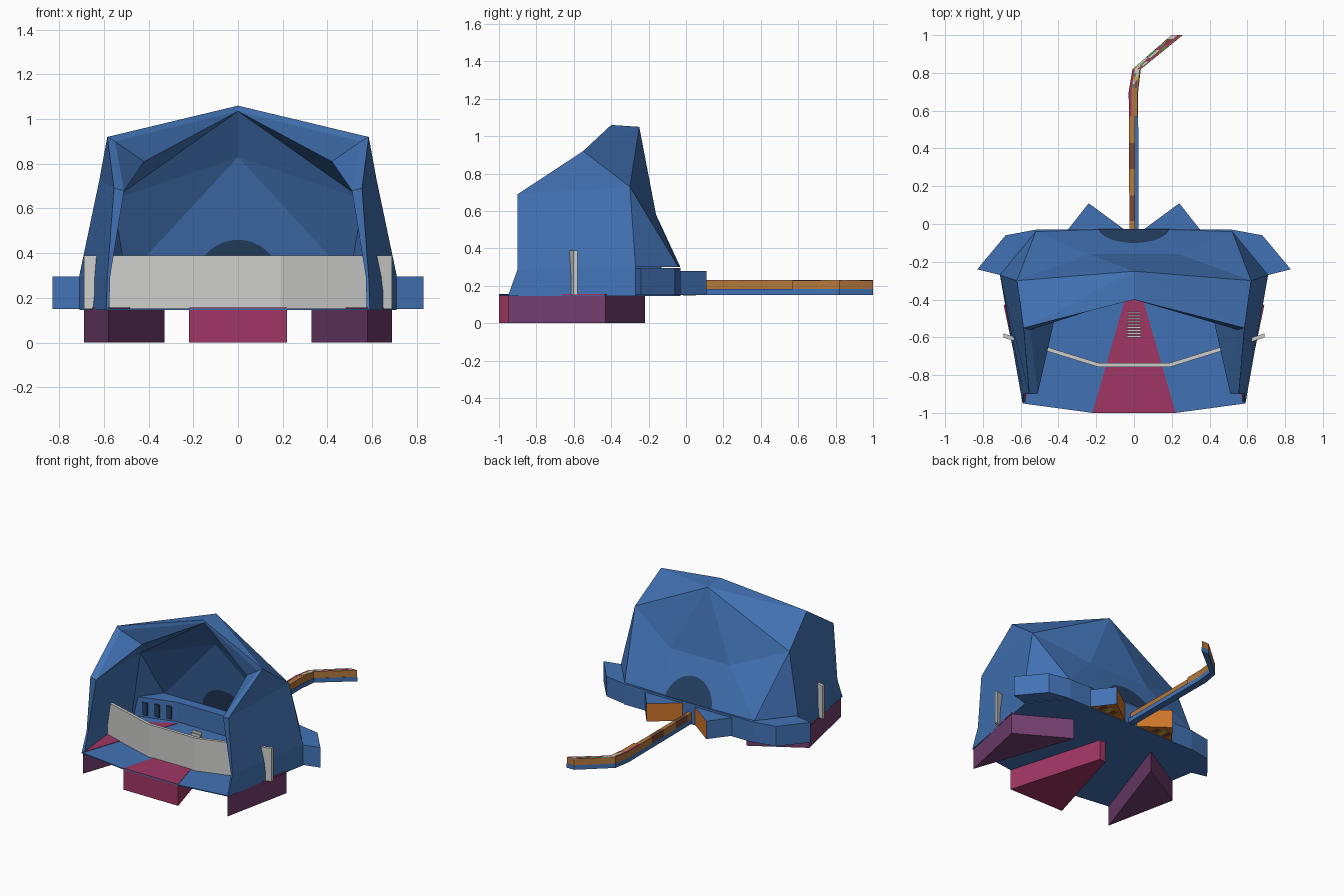
import bpy, bmesh, math, random

if "Cube" in bpy.data.objects:
    bpy.data.objects.remove(bpy.data.objects["Cube"])
random.seed(4)

def mat(name, r, g, b):
    m = bpy.data.materials.new(name)
    m.diffuse_color = (r, g, b, 1)
    m.use_nodes = True
    m.node_tree.nodes["Principled BSDF"].inputs["Base Color"].default_value = m.diffuse_color
    return m

BLUE = mat("blue", .055, .17, .46)
MAGENTA = mat("magenta", .35, .037, .125)
PURPLE = mat("purple", .17, .05, .16)
WHITE = mat("light_grey", .62, .62, .61)
TAN = mat("tan", .46, .19, .045)
BROWN = mat("brown", .19, .065, .035)
ORANGE = mat("orange", .62, .18, .025)
NAVY = mat("navy", .02, .055, .13)
GREEN = mat("green", .10, .30, .06)
YELLOW = mat("yellow", .55, .42, .08)

def make(name, verts, faces, *mats, fix=True):
    me = bpy.data.meshes.new(name)
    me.from_pydata(verts, [], faces)
    for m in mats:
        me.materials.append(m)
    if fix:
        bm = bmesh.new()
        bm.from_mesh(me)
        bmesh.ops.remove_doubles(bm, verts=bm.verts, dist=1e-5)
        bmesh.ops.recalc_face_normals(bm, faces=bm.faces)
        bm.to_mesh(me)
        bm.free()
    ob = bpy.data.objects.new(name, me)
    bpy.context.collection.objects.link(ob)
    return ob

def prism(name, pts, z0, z1, *mats):
    n = len(pts)
    v = [(x, y, z0) for x, y in pts] + [(x, y, z1) for x, y in pts]
    f = [tuple(range(n)), tuple(range(n, 2 * n))]
    f += [(i, (i + 1) % n, n + (i + 1) % n, n + i) for i in range(n)]
    return make(name, v, f, *mats)

def flip(pts):
    return [(-x, y) for x, y in pts]

def sym(pts):
    return pts + flip(pts)[::-1]

def box(name, x0, x1, y0, y1, z0, z1, m):
    return prism(name, [(x0, y0), (x1, y0), (x1, y1), (x0, y1)], z0, z1, m)

# Faceted shell: half the outer skin, rim and inner skin, then mirrored
P = {
    'A0': (.59, -.95, .15), 'A1': (.585, -.90, .29), 'A2': (.555, -.90, .69),
    'R': (.585, -.55, .92), 'F': (0, -.40, 1.06), 'B': (0, -.25, 1.05),
    'Q': (.62, -.30, .73), 'W': (.71, -.27, .30), 'W0': (.71, -.27, .15),
    'S': (.52, -.04, .30), 'V': (.24, -.16, .58), 'M': (0, -.16, .58),
    'C': (0, -.03, .30), 'D': (.2, -.03, .30),
    'a0': (.575, -.94, .15), 'a1': (.573, -.90, .29), 'a2': (.51, -.90, .68),
    'r': (.55, -.56, .90), 'i': (.42, -.50, .81), 'f': (0, -.385, 1.035),
    'b': (0, -.26, .83), 'q': (.56, -.32, .64), 'w': (.65, -.29, .15),
    's': (.50, -.13, .29), 'c': (0, -.13, .29),
}
SHELL = ("A0 A1 W W0,A1 A2 Q W,A2 R Q,F R B,R Q B,B Q V,Q S V,Q W S,B V M,"
         "M V D C,V S D,F R r f,R A2 a2 r,r a2 i,r i f,A2 A1 a1 a2,A1 A0 a0 a1,"
         "f i q,f q b,b q s,q w s,a2 a1 w q,a2 q i,a1 a0 w,b s c")
keys = list(P)
half = [tuple(keys.index(k) for k in f.split()) for f in SHELL.split(',')]
n = len(keys)
verts = list(P.values()) + [(-x, y, z) for x, y, z in P.values()]
make("stage_shell", verts, half + [tuple(n + i for i in f[::-1]) for f in half], BLUE)

# Floor, rear skirt with inner balcony
prism("floor", sym([(.22, -1), (.59, -.95), (.71, -.27), (.52, -.03)]), .146, .153, BLUE)
prism("rear_skirt", sym([(.35, -.2), (.62, -.28), (.71, -.27), (.83, -.24), (.68, -.06),
                         (.52, -.03)]), .15, .295, BLUE)

# Three wedge bases and their floor inlays
prism("centre_base", sym([(.22, -1), (.025, -.32)]), 0, .147, MAGENTA)
prism("centre_inlay", sym([(.22, -1), (.025, -.32)]), .15, .156, MAGENTA)
wing = [(.58, -.95), (.69, -.43), (.33, -.22)]
for side, pts in (("right", wing), ("left", flip(wing))):
    prism(side + "_base", pts, 0, .147, PURPLE)
    prism(side + "_inlay", pts, .15, .156, MAGENTA)

# Light barrier running through both side walls
line = [(-.69, -.58), (-.19, -.735), (.19, -.735), (.69, -.58)]
prism("barrier", line + [(x, y - .022) for x, y in line[::-1]], .15, .39, WHITE)

# Small stair in the middle
for k in range(9):
    y = -.6 + k * .016
    box("stair_step", -.037, .037, y, y + .009, .156, .17 + k * .014, WHITE)

# Arched doorway panels on the outside and inside of the back wall
for name, y0, slope, off in (("rear_door", -.03, .464, .004), ("inner_door", -.13, .245, -.005)):
    pts = []
    for k in range(17):
        a = math.radians(9 + 162 * k / 16)
        z = .27 + .19 * math.sin(a)
        pts.append((.19 * math.cos(a), y0 - (z - .3) * slope + off, z))
    order = tuple(range(17)) if off < 0 else tuple(range(16, -1, -1))
    make(name, pts, [order[::-1]], NAVY, fix=False)

# Small arches on the balcony front
for s in (-1, 1):
    for x in (.40, .48, .56):
        y = -.2 - (x - .35) * .296
        box("balcony_arch", s * x - .02, s * x + .02, y - .012, y, .17, .26, NAVY)

# Rear triangular annexes: blue, with orange inner face and slotted underside
annex = [(.35, -.03), (.24, .11), (.05, -.03)]
for s in (1, -1):
    ob = prism("rear_annex", annex if s > 0 else flip(annex), .15, .28, BLUE, ORANGE)
    for p in ob.data.polygons:
        if p.normal.z < -.5 or (p.normal.x * s < -.2 and p.normal.y > .2):
            p.material_index = 1
    for k, m in enumerate((BROWN, YELLOW, BROWN)):
        x = .17 + k * .045
        top = .06 - abs(x + .015 - .24) * .6
        box("annex_slot", *sorted((s * x, s * (x + .03))), -.015, top, .147, .1502, m)

# Walkway: sections along y with centre x and half width
PATH = [(-.05, 0, .024), (.7, -.003, .025), (.82, .014, .022), (1.0, .228, .03)]

def section(y):
    for (y0, x0, w0), (y1, x1, w1) in zip(PATH, PATH[1:]):
        if y <= y1 + 1e-6:
            t = (y - y0) / (y1 - y0)
            return x0 + t * (x1 - x0), w0 + t * (w1 - w0)

def strip(name, y0, y1, f0, f1, z0, z1, m):
    ys = [y0] + [p[0] for p in PATH if y0 + .001 < p[0] < y1 - .001] + [y1]
    row = lambda f: [(section(y)[0] + f * section(y)[1], y) for y in ys]
    return prism(name, row(f0) + row(f1)[::-1], z0, z1, m)

strip("walkway_floor", -.05, 1, -1, 1, .15, .182, BLUE)
for k, (a, b) in enumerate([(-.05, .015), (.015, .15), (.15, .29), (.29, .43), (.43, .57)]):
    strip("walkway_wall", a, b, -1, .2, .182, .23, BROWN if k % 2 else TAN)
strip("walkway_cladding", -.05, .57, .2, .26, .182, .228, TAN)
strip("walkway_end_wall", .57, 1, -1, .9, .182, .226, TAN)

# Patchwork on the far end of the walkway
strip("patch_edge", .57, .82, -1, -.45, .226, .23, MAGENTA)
strip("patch_rail", .57, 1, .6, .9, .226, .229, TAN)
palette = [WHITE, GREEN, MAGENTA, YELLOW, WHITE, BROWN]
for k in range(14):
    y = .72 + k * .02
    for f0, f1 in ((-.45, .1), (.1, .6)) if y < .82 else ((-1, -.4), (-.4, .1), (.1, .6)):
        strip("patch", y, y + .02, f0, f1, .226, .23, random.choice(palette))
strip("patch_start", .57, .72, -.45, .6, .226, .229, TAN)
